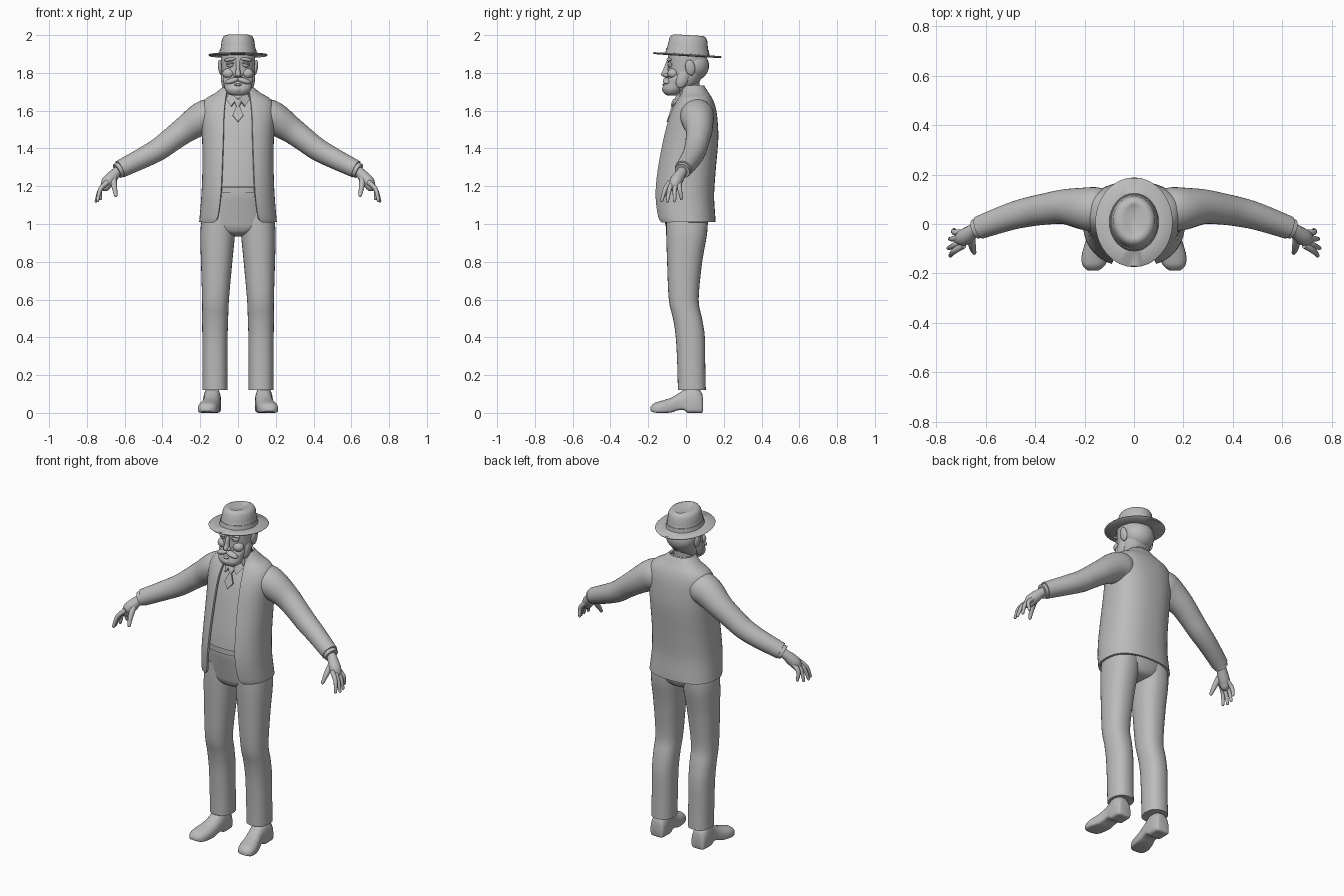
import bpy, bmesh, math
from mathutils import Vector, Matrix

cube = bpy.data.objects.get("Cube")
if cube:
    bpy.data.objects.remove(cube, do_unlink=True)

GREY = (0.5, 0.5, 0.5, 1)
clay = bpy.data.materials.new("plain grey")
clay.use_nodes = True
clay.diffuse_color = GREY
clay.node_tree.nodes["Principled BSDF"].inputs["Base Color"].default_value = GREY


def finish(name, bm, solid=0, angle=40):
    """Turn a bmesh into a smooth shaded grey object."""
    bmesh.ops.recalc_face_normals(bm, faces=bm.faces)
    mesh = bpy.data.meshes.new(name)
    bm.to_mesh(mesh)
    bm.free()
    mesh.materials.append(clay)
    ob = bpy.data.objects.new(name, mesh)
    bpy.context.collection.objects.link(ob)
    bpy.ops.object.select_all(action="DESELECT")
    ob.select_set(True)
    bpy.context.view_layer.objects.active = ob
    if solid:
        mod = ob.modifiers.new("thickness", "SOLIDIFY")
        mod.thickness, mod.offset = solid, 0
        bpy.ops.object.modifier_apply(modifier=mod.name)
    bpy.ops.object.shade_smooth_by_angle(angle=math.radians(angle))
    return ob


def smooth(rows, k=4):
    """Catmull-Rom interpolation between rows of numbers."""
    rows = [Vector(r) for r in rows]
    out = []
    for i in range(len(rows) - 1):
        a, b, c = rows[max(i - 1, 0)], rows[i], rows[i + 1]
        d = rows[min(i + 2, len(rows) - 1)]
        for j in range(k):
            t = j / k
            out.append(b + (c - a) * t / 2 + (a * 2 - b * 5 + c * 4 - d) * t * t / 2
                       + (b * 3 - a - c * 3 + d) * t ** 3 / 2)
    return out + [rows[-1]]


def skin(name, rings, closed=True, solid=0, caps=True, angle=40):
    """Join rings of points with quads."""
    bm = bmesh.new()
    vs = [[bm.verts.new(p) for p in ring] for ring in rings]
    n = len(vs[0])
    for a, b in zip(vs, vs[1:]):
        for i in range(n if closed else n - 1):
            j = (i + 1) % n
            bm.faces.new((a[i], a[j], b[j], b[i]))
    if closed and caps:
        bm.faces.new(vs[0])
        bm.faces.new(vs[-1])
    return finish(name, bm, solid, angle)


def power(v, n):
    return math.copysign(abs(v) ** (2 / n), v)


def oval(z, cx, cy, rx, ry, n=2, segs=32, edge=None):
    """Horizontal ring; edge leaves the front open between -edge and +edge."""
    start = math.asin((edge / rx) ** (n / 2)) if edge else 0
    count = segs + 1 if edge else segs
    ring = []
    for i in range(count):
        a = start + (2 * math.pi - 2 * start) * i / segs
        ring.append((cx + rx * power(math.sin(a), n), cy - ry * power(math.cos(a), n), z))
    return ring


def stack(name, rows, n=2, k=4, angle=40):
    return skin(name, [oval(*r, n=n) for r in smooth(rows, k)], angle=angle)


def tube(name, pts, s=1, tip=False, segs=20):
    """Round limb through (x, y, z, radius) points, mirrored by s."""
    pts = [Vector(p) for p in pts]
    rows = smooth(pts, 4)
    if tip:
        d = (pts[-1] - pts[-2]).to_3d().normalized()
        for step, shrink in ((0.5, 0.85), (0.85, 0.5), (1, 0.1)):
            p, r = pts[-1].to_3d(), pts[-1][3]
            rows.append(Vector((*(p + d * r * step), r * shrink)))
    rings = []
    for i, row in enumerate(rows):
        t = (rows[min(i + 1, len(rows) - 1)].to_3d() - rows[max(i - 1, 0)].to_3d()).normalized()
        u = t.cross(Vector((0, 1, 0))).normalized()
        v = t.cross(u)
        ring = []
        for j in range(segs):
            a = 2 * math.pi * j / segs
            p = row.to_3d() + (u * math.cos(a) + v * math.sin(a)) * row[3]
            ring.append((p.x * s, p.y, p.z))
        rings.append(ring)
    return skin(name, rings)


def blob(name, at, size, tilt=0, nod=0):
    bm = bmesh.new()
    m = (Matrix.Translation(at) @ Matrix.Rotation(tilt, 4, "Y")
         @ Matrix.Rotation(nod, 4, "X") @ Matrix.Diagonal((*size, 1)))
    bmesh.ops.create_uvsphere(bm, u_segments=24, v_segments=14, radius=1, matrix=m)
    return finish(name, bm, angle=80)


def plate(name, outline, depth=0.008, s=1):
    """Thin solid plate from an outline of points."""
    bm = bmesh.new()
    bm.faces.new([bm.verts.new((x * s, y, z)) for x, y, z in outline])
    return finish(name, bm, depth)


# Jacket shell, open at the front: z, opening, centre y, half width, half depth
JACKET = [(1.01, .125, .002, .2, .148), (1.04, .105, -.004, .197, .153),
          (1.15, .09, -.012, .188, .155), (1.28, .083, -.002, .183, .153),
          (1.45, .077, .022, .184, .143), (1.56, .074, .035, .19, .125),
          (1.62, .07, .043, .187, .107), (1.66, .065, .047, .165, .088),
          (1.69, .06, .046, .115, .07), (1.73, .048, .035, .066, .056)]
coat = smooth(JACKET, 5)
skin("jacket", [oval(z, 0, cy, rx, ry, 2.4, 48, e) for z, e, cy, rx, ry in coat],
     closed=False, solid=.012)

# Waistcoat under the jacket
skin("waistcoat", [oval(z, 0, cy, rx - .015, ry - .014, 2.4, 40)
                   for z, e, cy, rx, ry in coat if 1.18 < z < 1.7])

# Trousers
stack("trouser_seat", [(1.2, 0, -.003, .165, .132), (1.15, 0, -.004, .168, .132),
                       (1.08, 0, 0, .178, .124), (1.02, 0, .003, .182, .116),
                       (.98, 0, .003, .165, .108), (.95, 0, .003, .1, .088),
                       (.935, 0, .003, .03, .04)], 2.2)
stack("waistband", [(1.165, 0, -.006, .171, .138), (1.195, 0, -.006, .171, .138)], 2.3, 1)

for s, side in ((1, "left"), (-1, "right")):
    stack(side + "_trouser_leg", [
        (z, cx * s, cy, rx, ry) for z, cx, cy, rx, ry in
        [(1.07, .1, .004, .085, .108), (.96, .107, .004, .092, .109),
         (.8, .113, -.007, .083, .093), (.6, .119, -.012, .071, .079),
         (.5, .121, .008, .069, .077), (.4, .122, .023, .067, .077),
         (.25, .122, .028, .066, .074), (.12, .122, .031, .066, .074)]], 2.3)

    # Shoe lofted from heel to toe: y, centre x, half width, underside, top
    rings = []
    for y, cx, w, low, top in smooth([
            (.09, .137, .03, .01, .07), (.082, .137, .042, 0, .11), (.05, .137, .048, 0, .14),
            (.01, .137, .047, 0, .14), (-.01, .137, .046, .014, .125),
            (-.04, .14, .046, .014, .103), (-.08, .148, .051, .002, .08),
            (-.13, .158, .054, 0, .064), (-.168, .163, .045, .002, .052),
            (-.188, .165, .022, .01, .032)]):
        ring = []
        for i in range(28):
            a = 2 * math.pi * i / 28
            n = 5 if math.sin(a) < 0 else 2.3
            ring.append((s * (cx + w * power(math.cos(a), n)), y,
                         low + (top - low) * (.35 + (.65 if n < 5 else .35)
                                              * power(math.sin(a), n))))
        rings.append(ring)
    skin(side + "_shoe", rings, angle=50)

    # Sleeve, cuff and hand
    tube(side + "_sleeve", [
        (.09, .055, 1.575, .075), (.15, .058, 1.572, .09), (.2, .062, 1.553, .086),
        (.28, .07, 1.5, .071), (.35, .062, 1.448, .064), (.42, .05, 1.396, .06),
        (.5, .03, 1.352, .055), (.625, -.014, 1.29, .047)], s, segs=32)
    tube(side + "_shirt_cuff", [(.6, -.006, 1.302, .041), (.64, -.02, 1.28, .041)], s)
    tube(side + "_wrist", [(.61, -.01, 1.297, .027), (.645, -.024, 1.272, .027),
                           (.67, -.042, 1.245, .032), (.69, -.055, 1.222, .033),
                           (.702, -.062, 1.2, .027)], s, tip=True)
    for finger, y, tip_x, tip_y, tip_z in (
            ("index", -.086, .743, -.128, 1.125), ("middle", -.07, .751, -.098, 1.121),
            ("ring", -.053, .745, -.06, 1.123), ("little", -.036, .728, -.024, 1.135)):
        tube(f"{side}_{finger}_finger", [
            (.69, y, 1.222, .014), (.728, (y + tip_y) / 2 - .003, 1.185, .012),
            (tip_x, tip_y, tip_z, .008)], s, True, 12)
    tube(side + "_thumb", [(.66, -.05, 1.245, .017), (.655, -.088, 1.2, .015),
                           (.647, -.116, 1.152, .009)], s, True, 12)

    # Shirt collar flap
    plate(side + "_collar_flap", [(.004, -.056, 1.664), (.042, -.035, 1.698),
                                  (.062, -.03, 1.662), (.036, -.07, 1.622)], s=s)

    # Face features in pairs
    blob(side + "_ear", (.093 * s, .022, 1.828), (.012, .026, .042), .12 * s, .15)
    blob(side + "_eye", (.04 * s, -.083, 1.842), (.021, .014, .013))
    blob(side + "_upper_eyelid", (.04 * s, -.084, 1.85), (.025, .015, .007), .15 * s)
    blob(side + "_eyebrow", (.042 * s, -.089, 1.871), (.034, .014, .009), .15 * s)
    blob(side + "_cheek", (.05 * s, -.068, 1.797), (.032, .03, .028))
    blob(side + "_nostril", (.013 * s, -.105, 1.788), (.011, .015, .01))
    blob(side + "_moustache", (.031 * s, -.101, 1.758), (.038, .022, .015), .3 * s)
    blob(side + "_sideburn", (.073 * s, -.018, 1.772), (.017, .032, .055), 0, -.35)

# Neck, shirt band and tie
stack("neck", [(1.6, 0, .025, .056, .056), (1.7, 0, .015, .056, .055),
               (1.8, 0, .015, .06, .06)])
stack("collar_band", [(1.65, 0, .016, .07, .066), (1.7, 0, .016, .063, .06),
                      (1.725, 0, .014, .06, .058)])
stack("tie_knot", [(1.663, 0, -.052, .019, .014), (1.645, 0, -.062, .018, .014),
                   (1.622, 0, -.07, .009, .01)])
plate("tie_blade", [(-.008, -.072, 1.625), (.008, -.072, 1.625), (.028, -.087, 1.575),
                    (0, -.1, 1.54), (-.028, -.087, 1.575)])

# Head, hair and beard
stack("head", [(1.7, 0, -.03, .045, .05), (1.74, 0, -.018, .074, .076),
               (1.79, 0, 0, .084, .095), (1.84, 0, .005, .089, .1),
               (1.9, 0, .005, .09, .1), (1.94, 0, .005, .08, .09)], 2.2)
blob("hair", (0, .04, 1.838), (.09, .082, .08))
stack("beard", [(1.68, 0, -.073, .03, .025), (1.69, 0, -.073, .053, .042),
                (1.712, 0, -.069, .069, .055), (1.74, 0, -.06, .074, .056),
                (1.77, 0, -.052, .08, .046), (1.79, 0, -.045, .078, .036)], 2.2)
blob("lower_lip", (0, -.114, 1.737), (.02, .012, .007))
blob("chin_tuft", (0, -.112, 1.713), (.023, .015, .018))
stack("nose", [(1.775, 0, -.1, .006, .008), (1.784, 0, -.108, .014, .02),
               (1.796, 0, -.11, .015, .021), (1.82, 0, -.102, .011, .018),
               (1.862, 0, -.092, .012, .012)])

# Fedora: flat brim, tapered crown with a lengthwise crease, tilted to the back
hat = [(z, 0, 0, rx, ry) for z, rx, ry in
       [(-.006, .085, .1), (-.005, .152, .178), (0, .157, .182), (.005, .152, .178),
        (.006, .099, .118), (.012, .096, .113), (.05, .09, .106), (.085, .085, .1),
        (.1, .076, .09), (.106, .062, .076), (.104, .04, .066), (.094, .014, .054)]]
fedora = stack("fedora", hat, 2, 1, 50)
fedora.location = (0, .007, 1.894)
fedora.rotation_euler.x = -.06
band = stack("hat_band", [(.007, 0, 0, .1, .117), (.03, 0, 0, .096, .113)], 2, 1)
band.location = fedora.location
band.rotation_euler = fedora.rotation_euler
